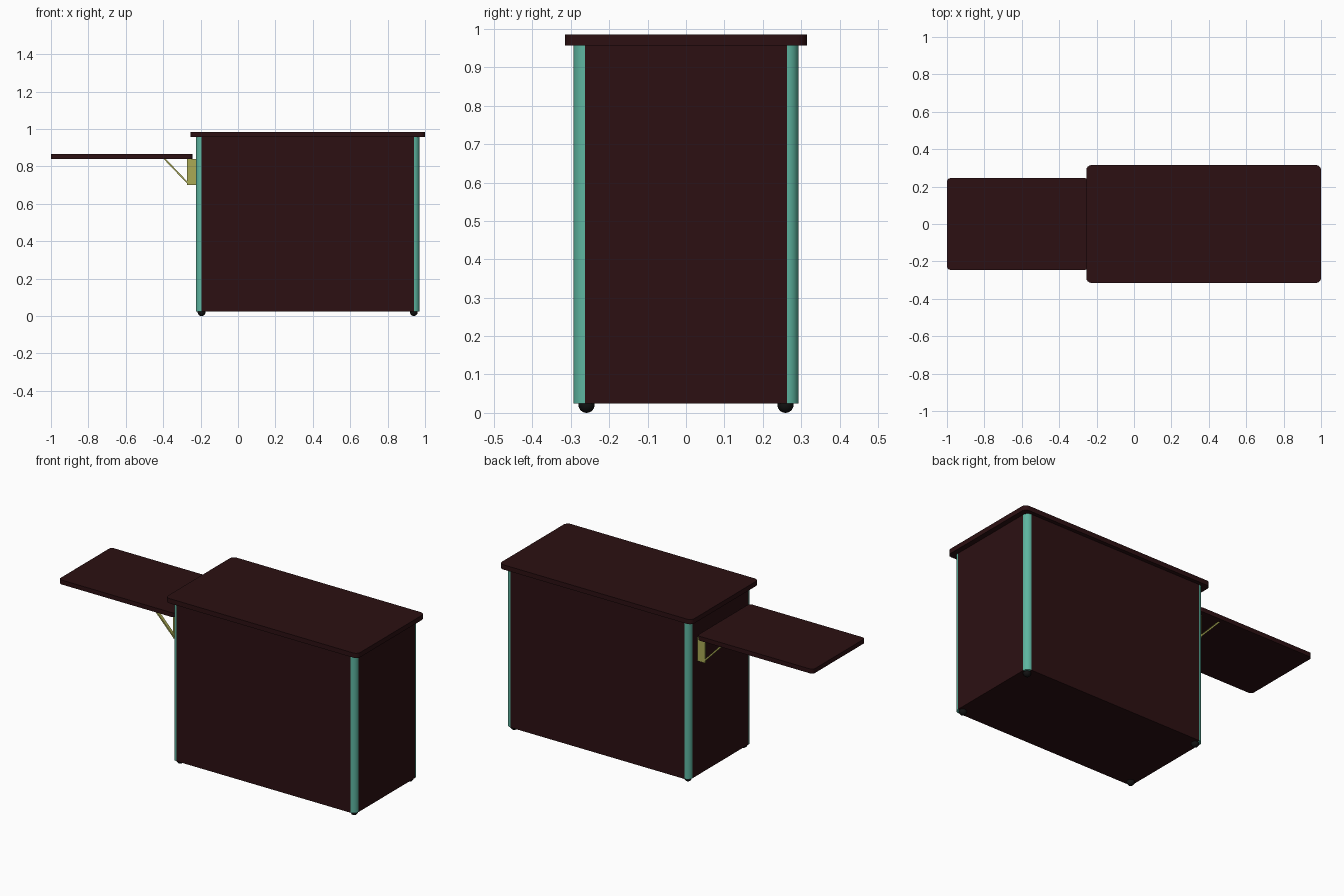
import bpy, bmesh
from math import cos, sin, pi
from mathutils import Vector

if "Cube" in bpy.data.objects:
    bpy.data.objects.remove(bpy.data.objects["Cube"])


def material(name, rgb):
    m = bpy.data.materials.new(name)
    m.diffuse_color = (*rgb, 1)
    m.use_nodes = True
    m.node_tree.nodes["Principled BSDF"].inputs["Base Color"].default_value = m.diffuse_color
    return m


WOOD = material("dark_wood", (0.025, 0.005, 0.006))
TEAL = material("teal_metal", (0.11, 0.46, 0.35))
BRASS = material("brass", (0.40, 0.40, 0.09))
BLACK = material("black_rubber", (0.006, 0.006, 0.006))


def smooth(obj):
    bpy.ops.object.select_all(action='DESELECT')
    obj.select_set(True)
    bpy.context.view_layer.objects.active = obj
    bpy.ops.object.shade_smooth_by_angle()


def prism(name, outline, low, high, mat, axis='Z'):
    """Extrude a closed outline along z (xy outline) or along y (xz outline)."""
    def place(p, d):
        return Vector((p[0], p[1], d)) if axis == 'Z' else Vector((p[0], d, p[1]))
    bm = bmesh.new()
    face = bm.faces.new([bm.verts.new(place(p, low)) for p in outline])
    geom = bmesh.ops.extrude_face_region(bm, geom=[face])["geom"]
    verts = [g for g in geom if isinstance(g, bmesh.types.BMVert)]
    shift = place((0, 0), high) - place((0, 0), low)
    bmesh.ops.translate(bm, verts=verts, vec=shift)
    bmesh.ops.recalc_face_normals(bm, faces=bm.faces)
    mesh = bpy.data.meshes.new(name)
    bm.to_mesh(mesh)
    bm.free()
    obj = bpy.data.objects.new(name, mesh)
    bpy.context.collection.objects.link(obj)
    mesh.materials.append(mat)
    smooth(obj)
    return obj


def arc(cx, cy, r, start, n=8):
    return [(cx + r * cos(start + i * pi / 2 / n), cy + r * sin(start + i * pi / 2 / n))
            for i in range(n + 1)]


def rounded_rect(x0, x1, y0, y1, r):
    return (arc(x1 - r, y1 - r, r, 0) + arc(x0 + r, y1 - r, r, pi / 2)
            + arc(x0 + r, y0 + r, r, pi) + arc(x1 - r, y0 + r, r, 1.5 * pi))


X0, X1, Y, R = -0.225, 0.97, 0.293, 0.03      # cabinet footprint and post radius
Z0, Z1 = 0.025, 0.957

# Cabinet body with notched corners for the posts
a, b, c = X0 + R, X1 - R, Y - R
prism("cabinet_body", [(a, -Y), (b, -Y), (b, -c), (X1, -c), (X1, c), (b, c),
                       (b, Y), (a, Y), (a, c), (X0, c), (X0, -c), (a, -c)], Z0, Z1, WOOD)

# Quarter-round corner posts and round feet
corners = {"back_right": (b, c, 0), "back_left": (a, c, pi / 2),
           "front_left": (a, -c, pi), "front_right": (b, -c, 1.5 * pi)}
for label, (x, y, ang) in corners.items():
    prism("post_" + label, [(x, y)] + arc(x, y, R, ang), Z0, Z1, TEAL)
    bpy.ops.mesh.primitive_uv_sphere_add(segments=24, ring_count=12, radius=0.021,
                                         location=(x, y * 0.985, 0.021))
    foot = bpy.context.object
    foot.name = "foot_" + label
    foot.data.materials.append(BLACK)
    smooth(foot)

# Counter top and side shelf
prism("counter_top", rounded_rect(-0.255, 1.0, -0.315, 0.315, 0.028), Z1, 0.985, WOOD)
prism("side_shelf", rounded_rect(-1.0, -0.243, -0.245, 0.245, 0.02), 0.84, 0.866, WOOD)

# Shelf brackets: wall plate and diagonal strut on each side
for label, y in (("front", -0.21), ("back", 0.21)):
    prism("bracket_plate_" + label, [(-0.274, 0.70), (X0, 0.70), (X0, 0.84), (-0.274, 0.84)],
          y - 0.006, y + 0.006, BRASS, 'Y')
    prism("bracket_strut_" + label, [(-0.398, 0.84), (-0.272, 0.708), (-0.266, 0.714), (-0.386, 0.84)],
          y - 0.009, y + 0.009, BRASS, 'Y')
